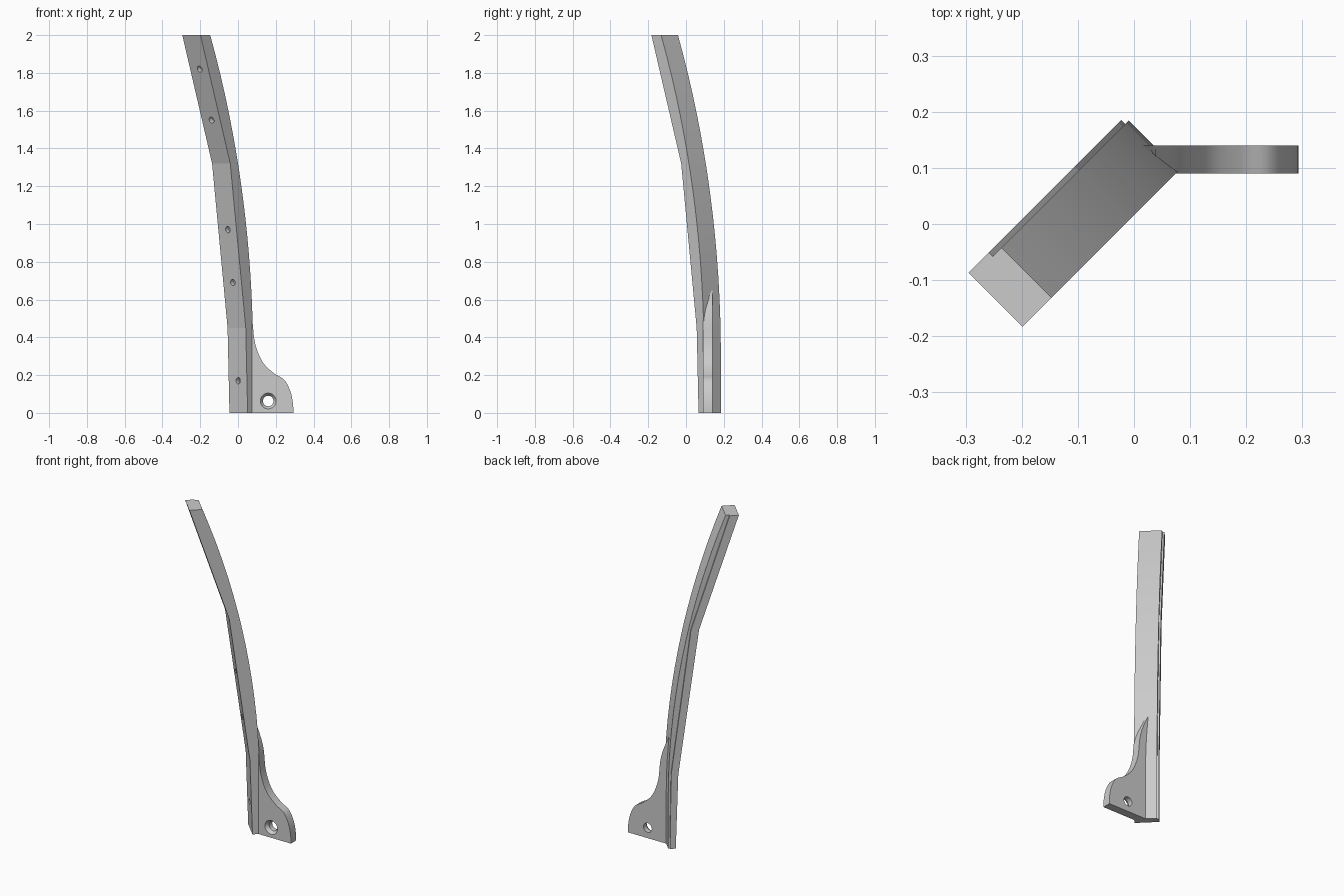
import bpy, bmesh, math
from mathutils import Vector, Matrix

if "Cube" in bpy.data.objects:
    bpy.data.objects.remove(bpy.data.objects["Cube"], do_unlink=True)

grey = bpy.data.materials.new("plain grey")
grey.use_nodes = True
COLOUR = (0.6, 0.6, 0.6, 1)
grey.diffuse_color = COLOUR
grey.node_tree.nodes["Principled BSDF"].inputs["Base Color"].default_value = COLOUR

# The post bends along the diagonal u; w runs across its width
U = Vector((1, 1, 0)).normalized()
W = Vector((1, -1, 0)).normalized()
UP = Vector((0, 0, 1))


def place(u, w, z):
    return U * u + W * w + UP * z


def loft(name, rings):
    """Skin closed rings of points and cap both ends."""
    bm = bmesh.new()
    loops = [[bm.verts.new(p) for p in ring] for ring in rings]
    n = len(loops[0])
    for a, b in zip(loops, loops[1:]):
        for i in range(n):
            j = (i + 1) % n
            bm.faces.new((a[i], a[j], b[j], b[i]))
    bm.faces.new(loops[0])
    bm.faces.new(loops[-1])
    bmesh.ops.recalc_face_normals(bm, faces=bm.faces)
    mesh = bpy.data.meshes.new(name)
    bm.to_mesh(mesh)
    bm.free()
    obj = bpy.data.objects.new(name, mesh)
    bpy.context.collection.objects.link(obj)
    mesh.materials.append(grey)
    return obj


def drill(obj, centre, axis, r1, r2, depth):
    """Cut a round or conical hole centred on a point along an axis."""
    bpy.ops.mesh.primitive_cone_add(vertices=24, radius1=r1, radius2=r2, depth=depth)
    cutter = bpy.context.object
    cutter.hide_render = True
    cutter.data.materials.append(grey)
    cutter.matrix_world = Matrix.Translation(centre) @ axis.to_track_quat('Z', 'Y').to_matrix().to_4x4()
    select(obj)
    mod = obj.modifiers.new("hole", 'BOOLEAN')
    mod.operation = 'DIFFERENCE'
    mod.solver = 'EXACT'
    mod.object = cutter
    bpy.ops.object.modifier_apply(modifier=mod.name)
    bpy.data.objects.remove(cutter, do_unlink=True)


def select(obj):
    bpy.ops.object.select_all(action='DESELECT')
    obj.select_set(True)
    bpy.context.view_layer.objects.active = obj


def smooth(obj, degrees):
    select(obj)
    bpy.ops.object.shade_smooth_by_angle(angle=math.radians(degrees))


def polyline(points, z):
    for (z0, a), (z1, b) in zip(points, points[1:]):
        if z <= z1:
            return a + (b - a) * (z - z0) / (z1 - z0), (b - a) / (z1 - z0)


# Post: faceted front, arched back, shallow step along one side
FRONT = [(0, 0.083), (0.45, 0.069), (1.32, -0.047), (2, -0.27)]
STEP = [(0, 0.115), (0.45, 0.109), (1.32, -0.002), (2, -0.219)]
W_OUT, W_STEP, W_IN = -0.147, -0.137, -0.011
ARC_START, ARC_R, BACK = 0.3, 4.66, 0.124


def back(z):
    h = max(0, z - ARC_START)
    return BACK - ARC_R + math.sqrt(ARC_R ** 2 - h * h)


levels = [0] + sorted([ARC_START + (2 - ARC_START) * i / 16 for i in range(17)] + [0.45, 1.32])
rings = []
for z in levels:
    f, m, r = polyline(FRONT, z)[0], polyline(STEP, z)[0], back(z)
    rings.append([place(f, W_OUT, z), place(f, W_IN, z), place(r, W_IN, z),
                  place(r, W_STEP, z), place(m, W_STEP, z), place(m, W_OUT, z)])
post = loft("curved_post", rings)

# Blind screw holes square to the front of the post
for z in (0.17, 0.69, 0.97, 1.55, 1.82):
    u, slope = polyline(FRONT, z)
    drill(post, place(u, -0.076, z), (U - UP * slope).normalized(), 0.017, 0.017, 0.05)
smooth(post, 5)

# Mounting foot: flowing outline, extruded in y, its inner end buried in the post
KNOTS = [(0.01, 0.665), (0.046, 0.59), (0.074, 0.5), (0.09, 0.37), (0.13, 0.27), (0.19, 0.21),
         (0.245, 0.175), (0.277, 0.115), (0.291, 0.05), (0.293, 0)]
knots = [Vector(k) for k in KNOTS]
pts = [knots[0]] + knots + [knots[-1]]
outline = []
for a, b, c, d in zip(pts, pts[1:], pts[2:], pts[3:]):
    for i in range(5):
        t = i / 5
        outline.append(b + (c - a) * t / 2 + (a * 2 - b * 5 + c * 4 - d) * t * t / 2
                       + (b * 3 - a - c * 3 + d) * t ** 3 / 2)
outline += [knots[-1], Vector((0.01, 0))]
Y_FRONT, Y_REAR = 0.09, 0.14
foot = loft("mounting_foot", [
    [(max(p.x, inner), y, p.y) for p in outline]
    for y, inner in ((Y_FRONT, 0.04), (Y_REAR, 0.01))])

# Countersunk bolt hole
bolt = Vector((0.16, Y_FRONT, 0.063))
back_dir = Vector((0, 1, 0))
drill(foot, bolt + back_dir * 0.02, back_dir, 0.028, 0.028, 0.2)
drill(foot, bolt + back_dir * 0.005, back_dir, 0.049, 0.028, 0.03)
smooth(foot, 20)
